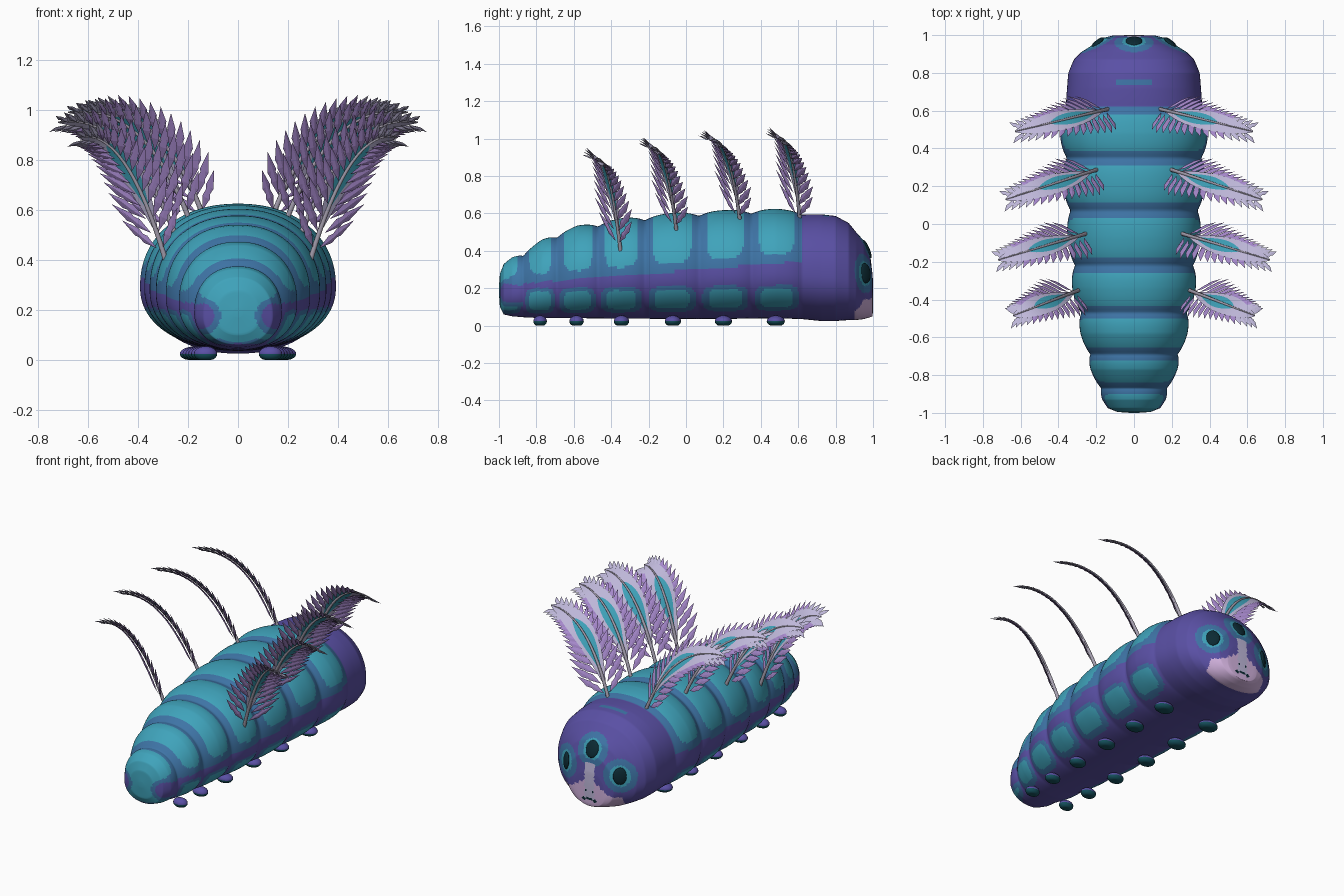
import bpy, bmesh, math
from mathutils import Vector

cube = bpy.data.objects.get("Cube")
if cube:
    bpy.data.objects.remove(cube, do_unlink=True)


def make_mat(name, hexa):
    def lin(i):
        c = int(hexa[i:i + 2], 16) / 255
        return c / 12.92 if c <= 0.04 else ((c + 0.055) / 1.055) ** 2.4
    col = (lin(0), lin(2), lin(4), 1)
    m = bpy.data.materials.new(name)
    m.use_nodes = True
    m.diffuse_color = col
    m.node_tree.nodes["Principled BSDF"].inputs["Base Color"].default_value = col
    return m


PURPLE = make_mat("purple skin", "5a50a5")
TEAL = make_mat("teal skin", "3fa3bb")
BLUE = make_mat("blue border", "3e74a6")
LILAC = make_mat("lilac barb", "a88ace")
PALE = make_mat("pale lavender vane", "bfb8da")
PINK = make_mat("pink muzzle", "d2b2de")
GREY = make_mat("grey quill", "a6a0b0")
DARK = make_mat("dark eye", "0c2a33")
SOLE = make_mat("dark teal sole", "14505c")


def finish(bm, name, mats, smooth=True):
    bmesh.ops.recalc_face_normals(bm, faces=bm.faces)
    me = bpy.data.meshes.new(name)
    for f in bm.faces:
        f.smooth = smooth
    bm.to_mesh(me)
    bm.free()
    for m in mats:
        me.materials.append(m)
    ob = bpy.data.objects.new(name, me)
    bpy.context.collection.objects.link(ob)
    return ob


# Body: envelope rows are y, half width, bottom, top; grooves split the segments
ENVELOPE = [(-1, .02, .17, .21), (-.995, .09, .1, .28), (-.975, .14, .06, .33),
            (-.93, .168, .05, .365), (-.87, .19, .045, .39), (-.77, .23, .04, .46),
            (-.58, .283, .04, .535), (-.34, .327, .038, .575), (-.07, .352, .036, .603),
            (.21, .373, .036, .618), (.48, .392, .04, .625), (.62, .385, .035, .615),
            (.72, .365, .025, .605), (.8, .352, .025, .59), (.87, .32, .03, .55),
            (.91, .28, .03, .5), (.95, .215, .035, .455), (.985, .165, .045, .375),
            (.998, .11, .05, .27), (1, .02, .12, .2)]
GROOVES = [-1.02, -.87, -.69, -.47, -.22, .07, .35, .62, 1.4]
EYES = [(Vector((.195, .957, .28)), Vector((.65, .75, .1))),
        (Vector((-.195, .957, .28)), Vector((-.65, .75, .1))),
        (Vector((0, .967, .41)), Vector((0, .9, .4)))]


def edge_amount(y):
    """0 in the middle of a segment, 1 in a groove."""
    for a, b in zip(GROOVES, GROOVES[1:]):
        if a <= y <= b:
            return abs(2 * (y - a) / (b - a) - 1)
    return 0


def envelope(y):
    for p, q in zip(ENVELOPE, ENVELOPE[1:]):
        if y <= q[0]:
            k = (y - p[0]) / (q[0] - p[0])
            return [u + (v - u) * k for u, v in zip(p[1:], q[1:])]
    return ENVELOPE[-1][1:]


def face_colour(x, y, z):
    """Head colours: muzzle, pale bridge, mouth and eye surrounds."""
    if y > .9:
        if abs(x) < .05 and .085 < z < .1 or .012 < abs(x) < .03 and .14 < z < .155:
            return 5
        if abs(x) < .035 and .1 < z < .33:
            return 4
        if z < .18 + .04 * math.cos(x * 18) and abs(x) < .2:
            return 3
    near = min((Vector((x, y, z)) - e).length for e, n in EYES)
    if near < .105:
        return 1 if near < .065 else 2
    return 2 if abs(x) < .1 and .735 < y < .765 and z > .5 else 0


def skin_colour(x, y, z):
    """Index into [purple, teal, blue, pink, pale, dark]."""
    if y > .62:
        return face_colour(x, y, z)
    if y < -.87:
        spot = math.hypot(abs(x) - .145, z - .175)
        if spot < .075:
            return 0 if spot < .05 else 2
        if y < -.9 and math.hypot(x, z - .22) < .15:
            return 1
    e = edge_amount(y)
    stripe = .295 + .08 * y
    if z > stripe:
        drop = max(0, stripe + .2 - z) / .155
        return 1 if (e / (.71 - .3 * max(0, -.6 - y))) ** 4 + drop ** 4 < 1 else 2
    d = (e / .64) ** 4 + ((z - .143 - .012 * y) / .05) ** 4
    return 1 if d < 1 else 2 if d < 3.4 else 0


RINGS, AROUND = 300, 128
bm = bmesh.new()
rings = []
for i in range(RINGS + 1):
    y = -math.cos(math.pi * i / RINGS)
    w, zb, zt = envelope(y)
    dip = 1 - (.075 - .015 * y) * edge_amount(y) ** 2.6
    zc = zb + .43 * (zt - zb)
    ring = []
    for j in range(AROUND):
        a = 2 * math.pi * j / AROUND
        ca, sa = math.cos(a), math.sin(a)
        px = math.copysign(abs(ca) ** .92, ca) * w * dip
        pz = math.copysign(abs(sa) ** .92, sa)
        pz *= (zt - zc) * dip if sa > 0 else zc - zb
        ring.append(bm.verts.new((px, y, zc + pz)))
    rings.append(ring)
for r, s in zip(rings, rings[1:]):
    for j in range(AROUND):
        k = (j + 1) % AROUND
        bm.faces.new((r[j], r[k], s[k], s[j]))
bm.faces.new(rings[0])
bm.faces.new(rings[-1])
for f in bm.faces:
    f.material_index = skin_colour(*f.calc_center_median())
finish(bm, "body", [PURPLE, TEAL, BLUE, PINK, PALE, DARK])


def ellipsoid(name, loc, size, mats):
    bm = bmesh.new()
    bmesh.ops.create_uvsphere(bm, u_segments=20, v_segments=12, radius=1)
    bmesh.ops.scale(bm, vec=size, verts=bm.verts)
    ob = finish(bm, name, mats)
    ob.location = loc
    return ob


# Eyes: flattened domes facing out of the head
for name, (loc, normal) in zip(("left_eye", "right_eye", "middle_eye"), EYES):
    eye = ellipsoid(name, loc, (.044, .054, .014), [DARK])
    eye.rotation_euler = normal.to_track_quat('Z', 'Y').to_euler()

# Feet: six pairs of stubby pads with dark soles
for i, y in enumerate((-.78, -.585, -.345, -.07, .2, .48)):
    for side, tag in ((1, "left"), (-1, "right")):
        size = .036 + .0025 * i
        foot = ellipsoid(f"{tag}_foot_{i + 1}", (side * (.13 + .008 * i), y, .024),
                         (size * 1.3, size, .03), [PURPLE, SOLE])
        for v in foot.data.vertices:
            v.co.z = max(v.co.z, -.024)
        for p in foot.data.polygons:
            p.material_index = int(p.center.z < .003)


# Feathers: curved vane, quill and two rows of pointed barbs on each edge
def build_feather(name, root, tip, bulge, side):
    root, tip = Vector(root), Vector(tip)
    bend = root.lerp(tip, bulge)
    bend.z = tip.z + .05

    def frame(t):
        p = root * (1 - t) ** 2 + bend * 2 * t * (1 - t) + tip * t * t
        tan = ((bend - root) * (1 - t) + (tip - bend) * t).normalized()
        wide = Vector((-.62, -.62, .48))
        wide = (wide - tan * wide.dot(tan)).normalized()
        return p, tan, wide, tan.cross(wide)

    bm = bmesh.new()

    def vert(p):
        return bm.verts.new((p.x * side, p.y, p.z))

    # Vane: pale leaf with a slimmer teal leaf inside it
    steps, first, last, rows = 32, 3, 21, []
    for i in range(steps + 1):
        t = .1 + .9 * i / steps
        p, tan, wide, nor = frame(t)
        h = .004 + .064 * math.sin(math.pi * (i / steps) ** 1.1) ** .8
        inner = .04 + .62 * max(0, math.sin(math.pi * (i - first) / (last - first))) ** .6 \
            if first < i < last else .04
        rows.append([vert(p + wide * h * u) for u in (-1, -inner, 0, inner, 1)])
    for i, (r, s) in enumerate(zip(rows, rows[1:])):
        for j in range(4):
            f = bm.faces.new((r[j], r[j + 1], s[j + 1], s[j]))
            f.material_index = 1 if j in (1, 2) and first <= i < last else 0

    # Barbs: flat pointed blades under the vane
    for row in range(2):
        for i in range(15):
            t = .05 + .94 * (i + .5 * row) / 15
            p, tan, wide, nor = frame(t)
            taper = (1 - .66 * t) * min(1, .65 + 2.5 * t)
            length = .18 * taper
            for edge in (-1, 1):
                way = (tan * .74 + wide * edge * .67).normalized()
                across = way.cross(nor)
                base = p + wide * edge * (.022 + .036 * row) * taper + nor * (.011 - .005 * row)
                mid = base + way * length * .45
                ends = [vert(base), vert(base + way * length)]
                girth = .008 + .014 * taper
                belt = [vert(mid + d) for d in (across * girth, nor * .005,
                                                across * -girth, nor * -.003)]
                for k in range(4):
                    for e in ends:
                        f = bm.faces.new((belt[k], belt[(k + 1) % 4], e))
                        f.material_index = 0 if t > .76 else 2
    finish(bm, name, [PALE, TEAL, LILAC], smooth=False)

    # Quill: tapered tube along the same path
    cu = bpy.data.curves.new(name + "_quill", 'CURVE')
    cu.dimensions = '3D'
    cu.bevel_depth = .011
    cu.bevel_resolution = 2
    sp = cu.splines.new('POLY')
    sp.points.add(16)
    for i, pt in enumerate(sp.points):
        p = frame(i / 16)[0]
        pt.co = (p.x * side, p.y, p.z, 1)
        pt.radius = 1 - .75 * i / 16
    cu.materials.append(GREY)
    bpy.context.collection.objects.link(bpy.data.objects.new(name + "_quill", cu))


FEATHERS = [((.29, -.35, .4), (.64, -.485, .89), .46), ((.25, -.05, .5), (.72, -.19, .95), .42),
            ((.19, .29, .55), (.68, .13, .99), .38), ((.13, .61, .55), (.63, .49, 1.0), .35)]
for i, (root, tip, bulge) in enumerate(FEATHERS):
    build_feather(f"left_feather_{i + 1}", root, tip, bulge, 1)
    build_feather(f"right_feather_{i + 1}", root, tip, bulge, -1)
